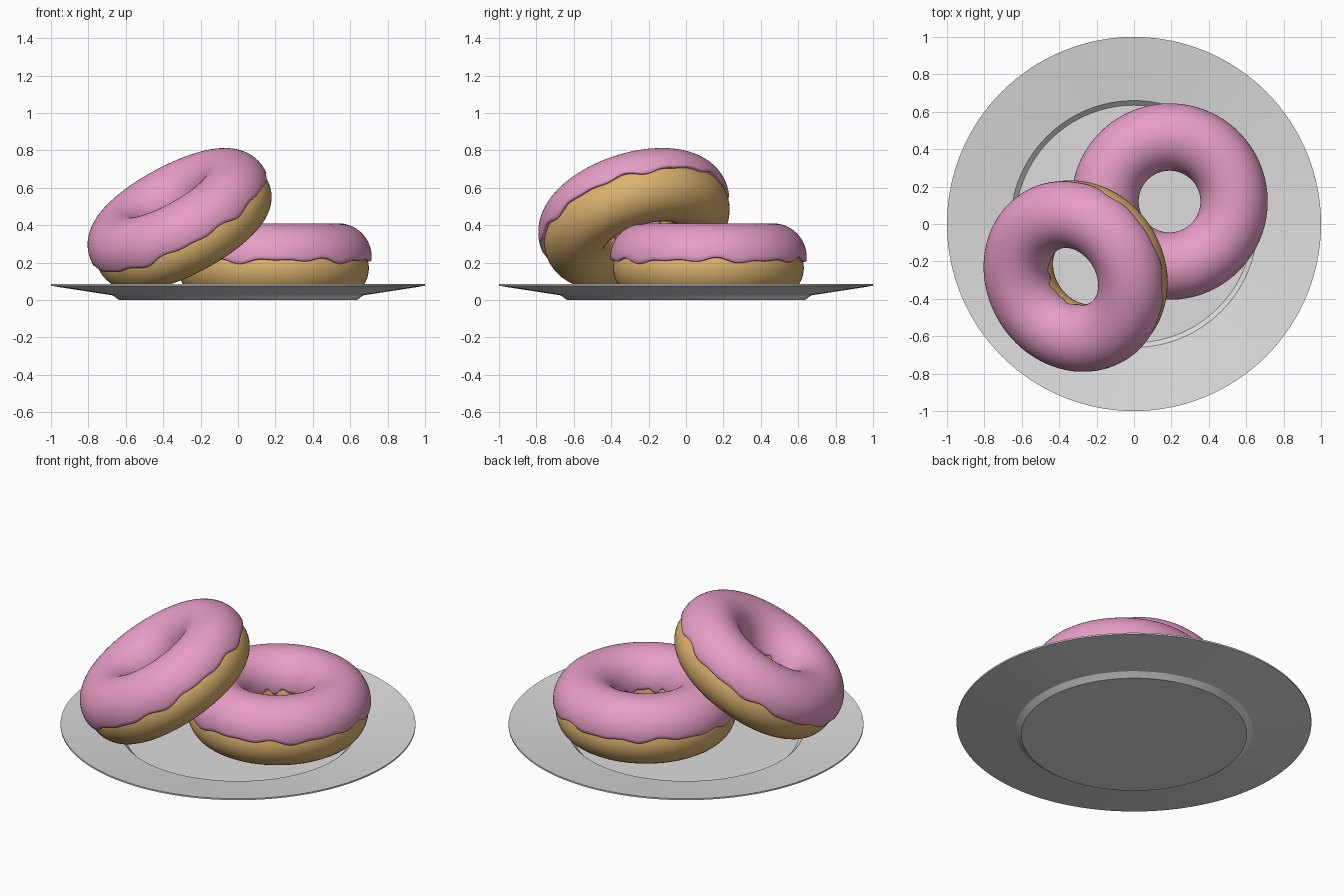
import bpy, math
from mathutils import Vector, Matrix

if "Cube" in bpy.data.objects:
    bpy.data.objects.remove(bpy.data.objects["Cube"])

def material(name, rgb):
    m = bpy.data.materials.new(name)
    m.diffuse_color = (*rgb, 1)
    m.use_nodes = True
    m.node_tree.nodes["Principled BSDF"].inputs["Base Color"].default_value = m.diffuse_color
    return m

PINK = material("pink_icing", (0.80, 0.34, 0.57))
DOUGH = material("golden_dough", (0.72, 0.45, 0.16))
WHITE = material("plate_grey", (0.72, 0.72, 0.72))

def lathe(name, mat, rows, profile, closed=False, matrix=None, angle=35):
    """Revolve profile(azimuth) -> [(r, z), ...] around z."""
    verts, faces = [], []
    n = len(profile(0))
    for i in range(rows):
        a = 2 * math.pi * i / rows
        verts += [(r * math.cos(a), r * math.sin(a), z) for r, z in profile(a)]
    for i in range(rows):
        j = (i + 1) % rows
        for k in range(n if closed else n - 1):
            l = (k + 1) % n
            faces.append((i * n + k, j * n + k, j * n + l, i * n + l))
    if not closed:  # flat discs over both ends of the profile
        faces.append([i * n for i in reversed(range(rows))])
        faces.append([i * n + n - 1 for i in range(rows)])
    me = bpy.data.meshes.new(name)
    me.from_pydata(verts, [], faces)
    me.materials.append(mat)
    ob = bpy.data.objects.new(name, me)
    bpy.context.collection.objects.link(ob)
    if matrix:
        ob.matrix_world = matrix
    bpy.ops.object.select_all(action='DESELECT')
    ob.select_set(True)
    bpy.context.view_layer.objects.active = ob
    bpy.ops.object.shade_smooth_by_angle(angle=math.radians(angle))
    return ob

# Plate: flat foot, small step, wide sloping rim
PLATE = [(0.635, 0), (0.67, 0.025), (1.0, 0.076), (1.0, 0.085),
         (0.66, 0.036), (0.635, 0.012)]
lathe("plate", WHITE, 128, lambda a: PLATE, angle=20)

R = 0.345  # ring radius of both doughnuts

def dough_profile(a):
    return [(R + 0.165 * math.cos(t), -0.06 + 0.16 * math.sin(t))
            for t in (2 * math.pi * k / 40 for k in range(40))]

def icing_profile(a):
    # wavy outer and inner edges, lip curling in onto the dough
    out = -0.09 + 0.045 * math.sin(11 * a + 0.6) + 0.035 * math.sin(17 * a) + 0.03 * math.sin(5 * a + 2)
    inn = math.pi + 0.10 + 0.06 * math.sin(9 * a) + 0.05 * math.sin(14 * a + 1)
    pts = [(0.145, out + 0.02), (0.168, out - 0.03), (0.177, out - 0.015)]
    pts += [(0.18, out + (inn - out) * k / 32) for k in range(33)]
    pts += [(0.177, inn + 0.015), (0.168, inn + 0.03), (0.145, inn - 0.02)]
    return [(R + r * math.cos(t), r * math.sin(t)) for r, t in pts]

def doughnut(name, centre, normal, spin):
    rot = Vector((0, 0, 1)).rotation_difference(Vector(normal)).to_matrix().to_4x4()
    m = Matrix.Translation(centre) @ rot @ Matrix.Rotation(spin, 4, 'Z')
    lathe(name + "_dough", DOUGH, 96, dough_profile, True, m)
    lathe(name + "_icing", PINK, 160, icing_profile, True, m, 60)

# One doughnut flat on the plate, one leaning on it
doughnut("flat_doughnut", (0.19, 0.12, 0.23), (0, 0, 1), 0)
doughnut("leaning_doughnut", (-0.318, -0.279, 0.447), (-0.46, -0.28, 0.842), 1.0)
